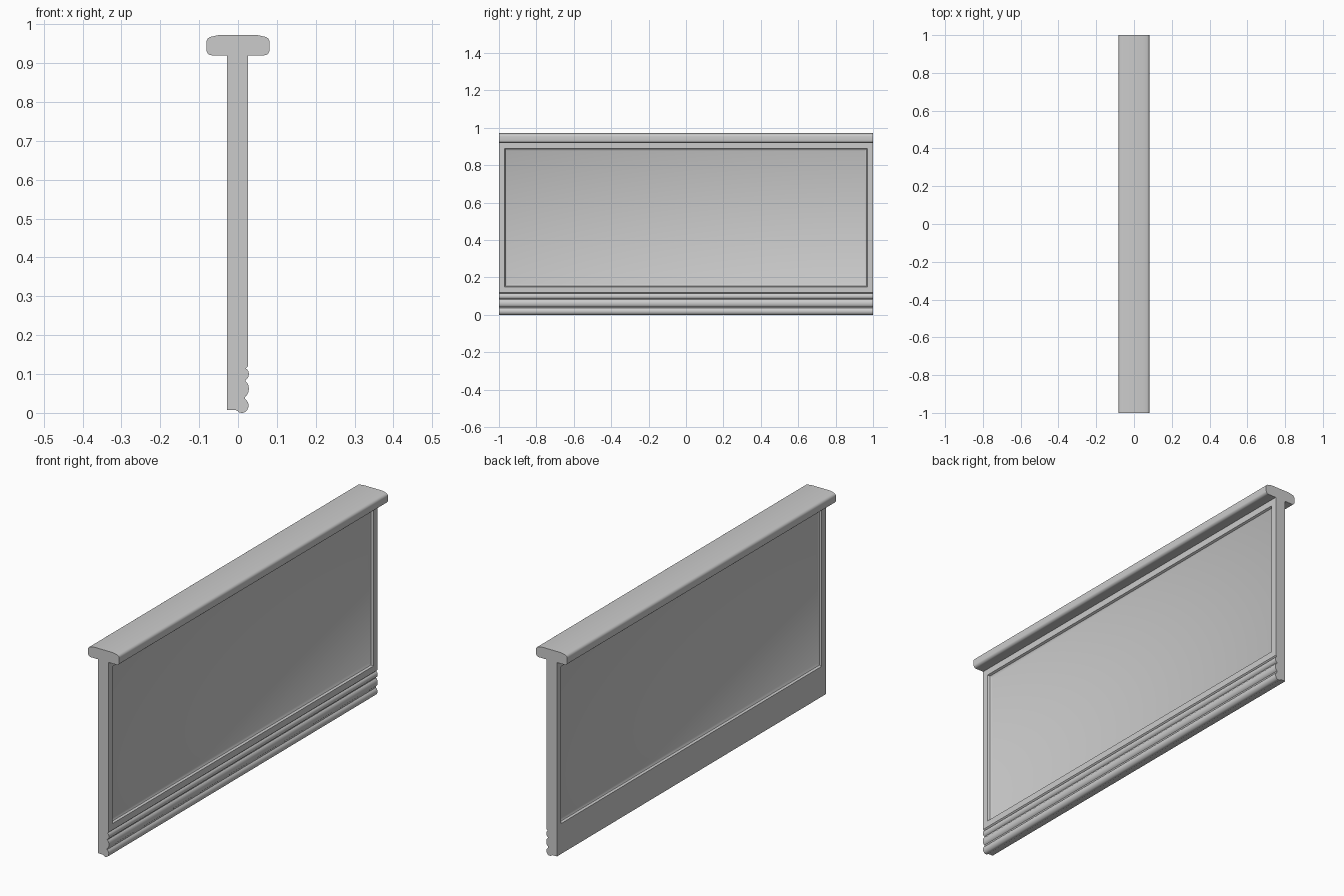
import bpy, bmesh, math

cube = bpy.data.objects.get("Cube")
if cube:
    bpy.data.objects.remove(cube, do_unlink=True)

grey = bpy.data.materials.new("plain_grey")
grey.use_nodes = True
grey.diffuse_color = (0.6, 0.6, 0.6, 1)
grey.node_tree.nodes["Principled BSDF"].inputs["Base Color"].default_value = (0.6, 0.6, 0.6, 1)

HALF = 1.0            # half length along y
BACK, FACE = -0.028, 0.026
WALL_LOW, WALL_TOP = 0.12, 0.92


def finish(name, bm):
    bmesh.ops.recalc_face_normals(bm, faces=bm.faces[:])
    mesh = bpy.data.meshes.new(name)
    bm.to_mesh(mesh)
    bm.free()
    mesh.materials.append(grey)
    obj = bpy.data.objects.new(name, mesh)
    bpy.context.collection.objects.link(obj)
    bpy.ops.object.select_all(action="DESELECT")
    obj.select_set(True)
    bpy.context.view_layer.objects.active = obj
    bpy.ops.object.shade_smooth_by_angle(angle=math.radians(35))
    return obj


def extrude_profile(name, points):
    """Sweep an x-z outline along the full length."""
    bm = bmesh.new()
    face = bm.faces.new([bm.verts.new((x, -HALF, z)) for x, z in points])
    moved = bmesh.ops.extrude_face_region(bm, geom=[face])["geom"]
    verts = [v for v in moved if isinstance(v, bmesh.types.BMVert)]
    bmesh.ops.translate(bm, verts=verts, vec=(0, 2 * HALF, 0))
    # the extrusion source face stays as the other end
    if not face.is_valid or len(bm.faces) < len(points) + 2:
        start = [e for e in bm.edges if e.is_boundary]
        bmesh.ops.contextual_create(bm, geom=start)
    return finish(name, bm)


def arc(cx, cz, rx, rz, start, end, steps):
    angles = [math.radians(start + (end - start) * i / steps) for i in range(steps + 1)]
    return [(cx + rx * math.cos(a), cz + rz * math.sin(a)) for a in angles]


# Wall with a stepped recessed panel on both broad faces
bm = bmesh.new()
bmesh.ops.create_cube(bm, size=1)
for v in bm.verts:
    v.co.x = FACE if v.co.x > 0 else BACK
    v.co.y *= 2 * HALF
    v.co.z = WALL_TOP if v.co.z > 0 else WALL_LOW
bm.normal_update()
for panel in [f for f in bm.faces if abs(f.normal.x) > 0.9]:
    for width, depth in ((0.03, 0), (0.004, -0.01), (0.011, -0.006)):
        bmesh.ops.inset_region(bm, faces=[panel], thickness=width, depth=depth,
                               use_even_offset=True)
finish("panelled_wall", bm)

# Plinth with three stacked beads on one side
beads = arc(0.01, 0.019, 0.017, 0.019, -130, 62, 12)
beads += arc(0.014, 0.062, 0.014, 0.021, -70, 70, 8)
beads += arc(0.014, 0.1, 0.014, 0.016, -70, 65, 8)
plinth = [(BACK, 0.007), (-0.006, 0.007)] + beads + [(FACE, WALL_LOW), (BACK, WALL_LOW)]
extrude_profile("beaded_plinth", plinth)

# Overhanging top rail with rounded corners and a slightly crowned top
rail = arc(0.067, 0.933, 0.014, 0.013, -90, 0, 5)
rail += arc(0.067, 0.954, 0.014, 0.014, 0, 80, 5)
rail += [(0.05, 0.972)]
rail += [(-x, z) for x, z in reversed(rail)]
extrude_profile("top_rail", rail)
